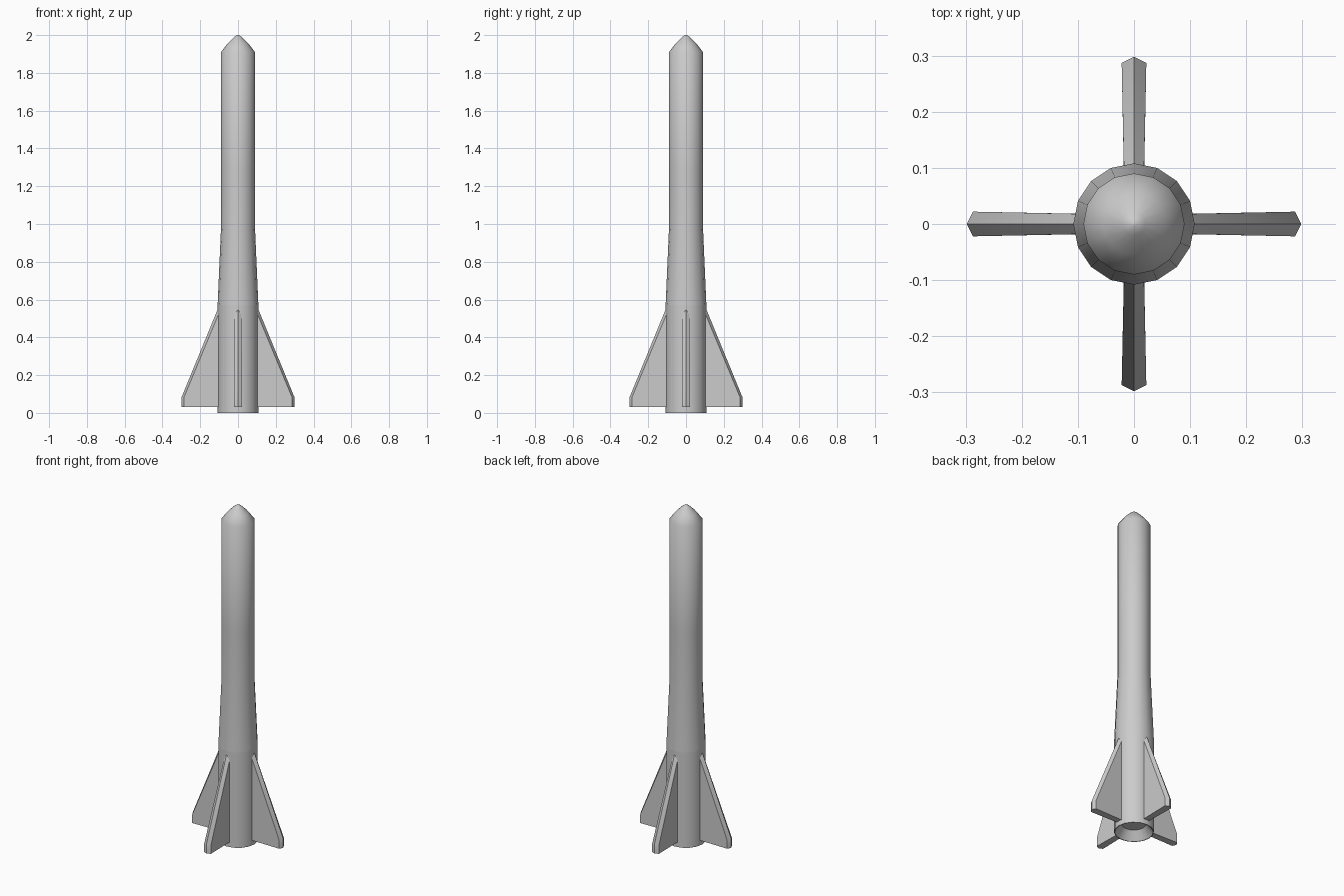
import bpy
import math
from mathutils import Matrix

if "Cube" in bpy.data.objects:
    bpy.data.objects.remove(bpy.data.objects["Cube"])

SIDES = 16

grey = bpy.data.materials.new("mid_grey")
grey.diffuse_color = (0.55, 0.55, 0.55, 1)
grey.use_nodes = True
grey.node_tree.nodes["Principled BSDF"].inputs["Base Color"].default_value = grey.diffuse_color


def make(name, verts, faces, mat=None, angle=40):
    mesh = bpy.data.meshes.new(name)
    mesh.from_pydata(verts, [], faces)
    mesh.update()
    ob = bpy.data.objects.new(name, mesh)
    bpy.context.collection.objects.link(ob)
    if mat:
        mesh.materials.append(mat)
    bpy.ops.object.select_all(action='DESELECT')
    ob.select_set(True)
    bpy.context.view_layer.objects.active = ob
    bpy.ops.object.shade_smooth_by_angle(angle=math.radians(angle))
    return ob


def lathe(name, profile, mat=None, cap_start=False, cap_end=False, angle=40):
    """Spin (radius, z) points listed from bottom to top along the outside."""
    verts, faces = [], []
    for r, z in profile:
        for i in range(SIDES):
            a = 2 * math.pi * i / SIDES
            verts.append((r * math.cos(a), r * math.sin(a), z))
    for k in range(len(profile) - 1):
        for i in range(SIDES):
            j = (i + 1) % SIDES
            faces.append((k * SIDES + i, k * SIDES + j,
                          (k + 1) * SIDES + j, (k + 1) * SIDES + i))
    if cap_start:
        faces.append(tuple(reversed(range(SIDES))))
    if cap_end:
        last = (len(profile) - 1) * SIDES
        faces.append(tuple(range(last, last + SIDES)))
    return make(name, verts, faces, mat, angle)


# Lower body with the recessed exhaust at its base
lathe("lower_body", [(0.066, 0.05), (0.104, 0.0), (0.108, 0.0), (0.108, 0.57)],
      grey, cap_start=True)

# Pale middle body, tapering into the upper tube
lathe("middle_body", [(0.108, 0.57), (0.09, 0.98), (0.09, 1.28)])

# Upper body with the blunt nose cone
lathe("upper_body", [(0.09, 1.28), (0.09, 1.91), (0.055, 1.956),
                     (0.02, 1.99), (0.004, 2.0)], grey, cap_end=True, angle=60)

# Fins: ridge outline on the centre plane, inset outline on each flat side
ridge = [(0.09, 0.03), (0.298, 0.03), (0.298, 0.085), (0.105, 0.555), (0.09, 0.555)]
side = [(0.09, 0.03), (0.287, 0.03), (0.287, 0.08), (0.1, 0.53), (0.09, 0.53)]
half = [0.018, 0.022, 0.022, 0.018, 0.018]
n = len(ridge)
verts = [(x, -t, z) for (x, z), t in zip(side, half)]
verts += [(x, 0, z) for x, z in ridge]
verts += [(x, t, z) for (x, z), t in zip(side, half)]
faces = [tuple(range(n)), tuple(reversed(range(2 * n, 3 * n)))]
for row in (0, n):
    for i in range(n):
        j = (i + 1) % n
        faces.append((row + i, row + n + i, row + n + j, row + j))
for k, name in enumerate(("right", "back", "left", "front")):
    fin = make(name + "_fin", verts, faces, grey, 30)
    fin.data.transform(Matrix.Rotation(k * math.pi / 2, 4, 'Z'))
